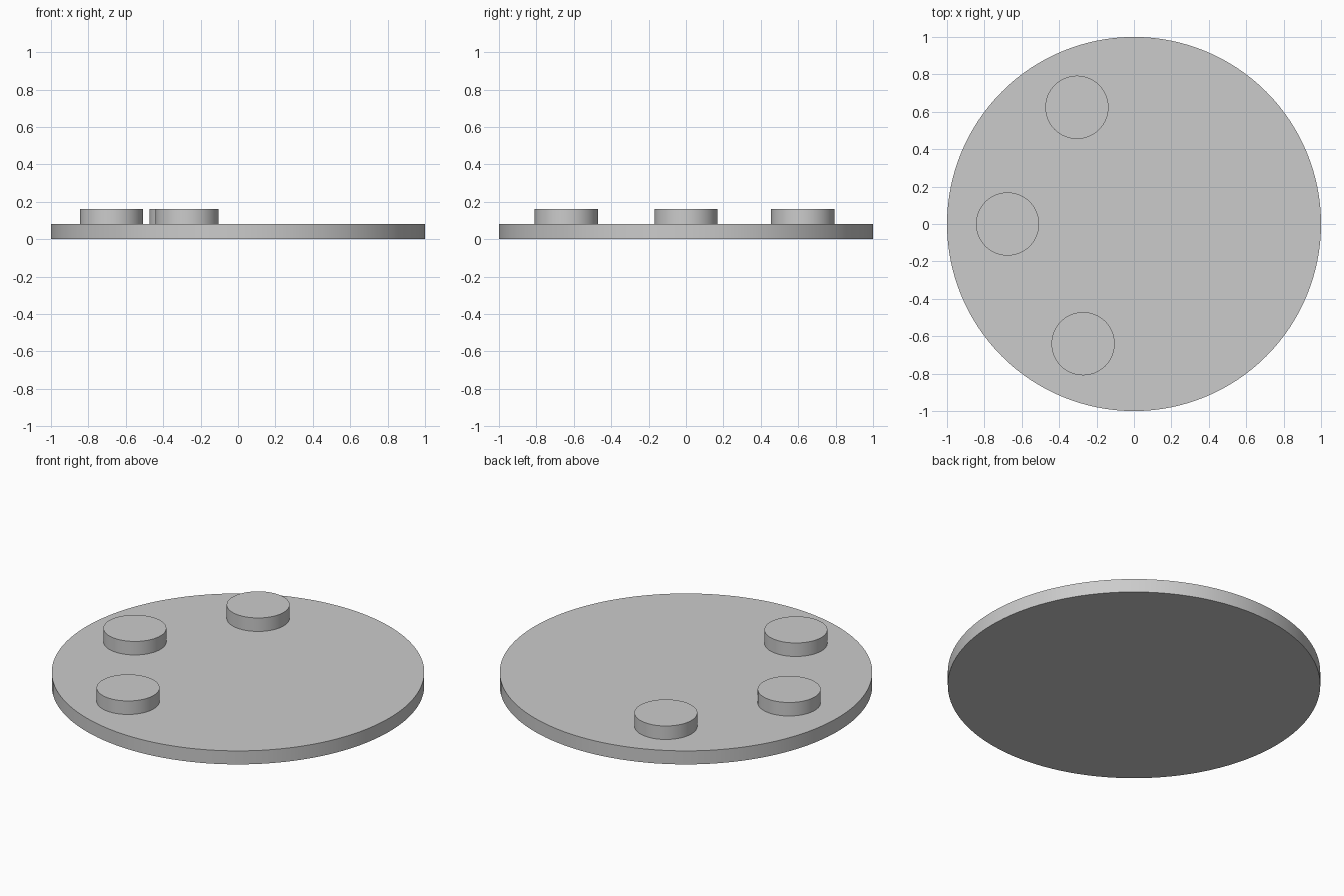
import bpy
import math

if "Cube" in bpy.data.objects:
    bpy.data.objects.remove(bpy.data.objects["Cube"])


def disc(name, x, y, radius, bottom, top, sides):
    bpy.ops.mesh.primitive_cylinder_add(
        vertices=sides, radius=radius, depth=top - bottom,
        location=(x, y, (bottom + top) / 2))
    obj = bpy.context.object
    obj.name = name
    bpy.ops.object.shade_smooth_by_angle(angle=math.radians(30))
    return obj


# Round base plate
disc("base_plate", 0, 0, 1.0, 0.0, 0.08, 128)

# Three raised studs along the left side
studs = [(-0.305, 0.624), (-0.676, 0.0), (-0.272, -0.64)]
for i, (x, y) in enumerate(studs, 1):
    disc(f"stud_{i}", x, y, 0.169, 0.08, 0.16, 64)
